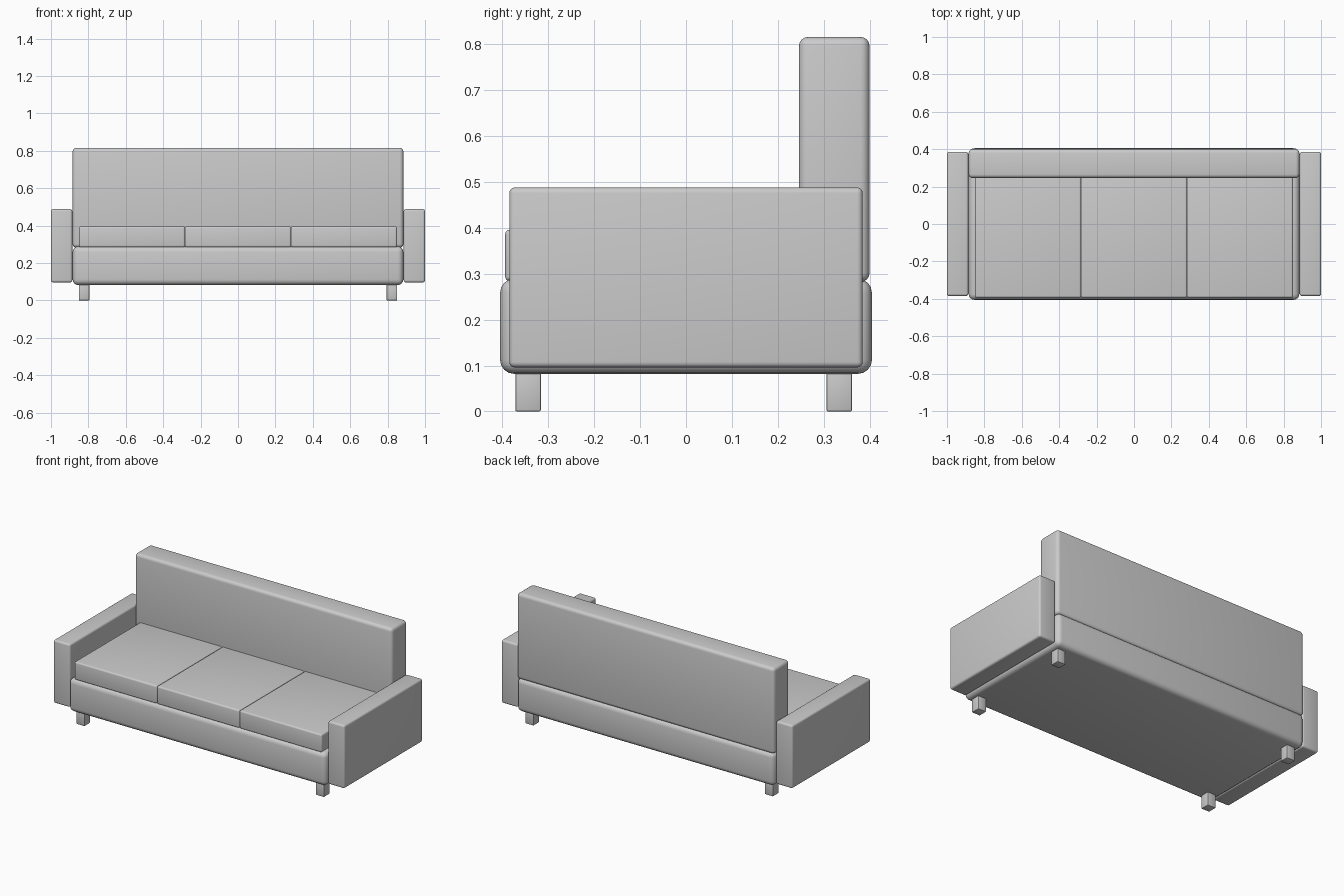
import bpy

if "Cube" in bpy.data.objects:
    bpy.data.objects.remove(bpy.data.objects["Cube"])


def rounded_box(name, x, y, z, radius, segments=4):
    """Box spanning the given (min, max) ranges with rounded edges."""
    spans = (x, y, z)
    bpy.ops.mesh.primitive_cube_add(size=1, location=[(a + b) / 2 for a, b in spans])
    obj = bpy.context.object
    obj.name = name
    obj.scale = [b - a for a, b in spans]
    bpy.ops.object.transform_apply(location=False, rotation=False, scale=True)
    bevel = obj.modifiers.new("rounding", 'BEVEL')
    bevel.width = radius
    bevel.segments = segments
    bpy.ops.object.modifier_apply(modifier=bevel.name)
    bpy.ops.object.shade_smooth_by_angle()
    return obj


# Base frame and backrest
rounded_box("base", (-0.884, 0.884), (-0.405, 0.405), (0.082, 0.289), 0.03)
rounded_box("backrest", (-0.884, 0.884), (0.246, 0.400), (0.282, 0.816), 0.02)

# Three seat cushions side by side
width = 1.7 / 3
for i in range(3):
    left = -0.85 + i * width
    rounded_box(f"seat_cushion_{i + 1}", (left, left + width), (-0.394, 0.26),
                (0.284, 0.396), 0.01)

# Armrests and legs on both sides
for side, s in (("left", -1), ("right", 1)):
    rounded_box(f"{side}_armrest", sorted((s * 0.886, s * 1.0)), (-0.385, 0.385),
                (0.096, 0.488), 0.012)
    for place, y in (("front", -0.344), ("back", 0.334)):
        rounded_box(f"{side}_{place}_leg", sorted((s * 0.795, s * 0.851)),
                    (y - 0.028, y + 0.028), (0.0, 0.1), 0.004, 2)
